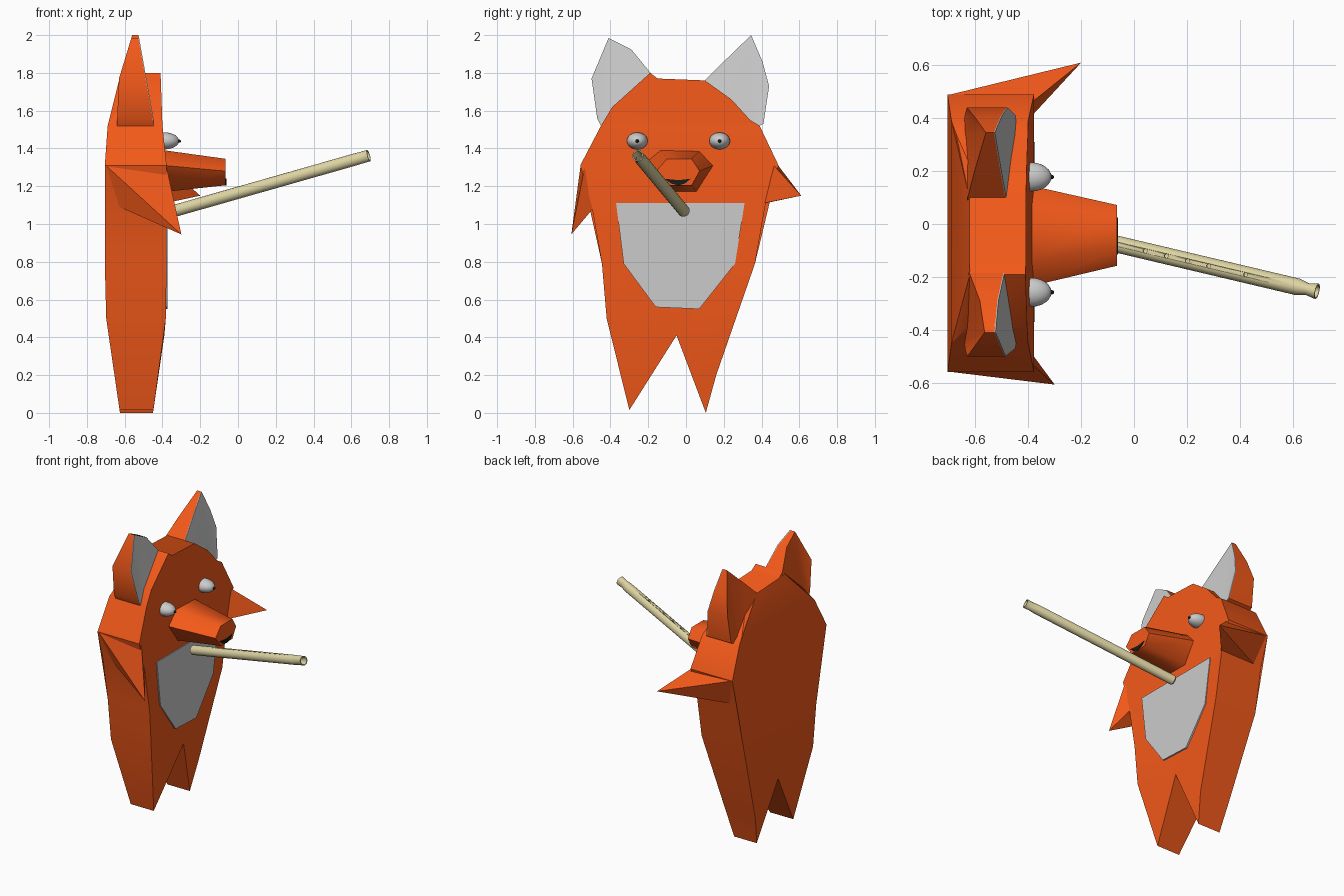
import bpy, bmesh, math
from mathutils import Vector, Matrix

if "Cube" in bpy.data.objects:
    bpy.data.objects.remove(bpy.data.objects["Cube"])


def material(name, rgb):
    m = bpy.data.materials.new(name)
    m.diffuse_color = (*rgb, 1)
    m.use_nodes = True
    m.node_tree.nodes["Principled BSDF"].inputs["Base Color"].default_value = m.diffuse_color
    return m


ORANGE = material("orange_fur", (0.9, 0.1, 0.01))
BLACK = material("black", (0.01, 0.01, 0.01))
WOOD = material("pale_wood", (0.72, 0.65, 0.36))


def interp(table, z):
    if z <= table[0][0]:
        return table[0][1]
    for (a, u), (b, v) in zip(table, table[1:]):
        if z <= b:
            return u + (v - u) * (z - a) / (b - a)
    return table[-1][1]


def finish(name, bm, mat=None, angle=35):
    bmesh.ops.recalc_face_normals(bm, faces=bm.faces[:])
    me = bpy.data.meshes.new(name)
    bm.to_mesh(me)
    bm.free()
    ob = bpy.data.objects.new(name, me)
    bpy.context.collection.objects.link(ob)
    if mat:
        me.materials.append(mat)
    bpy.ops.object.select_all(action='DESELECT')
    ob.select_set(True)
    bpy.context.view_layer.objects.active = ob
    bpy.ops.object.shade_smooth_by_angle(angle=math.radians(angle))
    return ob


def loft(name, rings, mat=None, cells=None, angle=35):
    """Skin a list of rings and cap both ends (caps may be split into cells)."""
    bm = bmesh.new()
    vs = [[bm.verts.new(p) for p in r] for r in rings]
    n = len(vs[0])
    for a, b in zip(vs, vs[1:]):
        for i in range(n):
            j = (i + 1) % n
            bm.faces.new((a[i], a[j], b[j], b[i]))
    caps = [bm.faces.new([r[i] for i in c])
            for r in (vs[0], vs[-1]) for c in (cells or [range(n)])]
    if n < 24:
        bmesh.ops.triangulate(bm, faces=caps)
    return finish(name, bm, mat, angle)


def slab(name, outline, front, back, mat=None, cells=None):
    """Outline in y-z, with front and back depth given by height."""
    return loft(name, [[(interp(t, z), y, z) for y, z in outline]
                       for t in (back, front)], mat, cells)


# body: head, torso and pointed legs in one slab
body = [(-.19, 1.80), (-.15, 1.77), (.10, 1.76), (.24, 1.66), (.34, 1.55),
        (.39, 1.52), (.49, 1.31), (.42, 1.10), (.365, .79), (.16, .20),
        (.105, 0), (-.05, .41), (-.30, .015), (-.42, .50), (-.445, .79),
        (-.50, 1.10), (-.56, 1.31), (-.45, 1.52), (-.39, 1.62)]
slab("body", body,
     [(0, -.45), (.41, -.39), (.55, -.378), (1.31, -.378), (1.52, -.40), (1.8, -.41)],
     [(0, -.625), (.55, -.705), (1.31, -.705), (1.52, -.69), (1.62, -.63), (1.8, -.62)],
     ORANGE,
     [[0, 1, 2, 3, 4, 5, 17, 18], [5, 6, 16, 17], [6, 7, 8, 11, 14, 15, 16],
      [8, 9, 10, 11], [11, 12, 13, 14]])

# belly patch
slab("belly_patch", [(-.37, 1.11), (.31, 1.11), (.28, .96), (.26, .79), (.07, .55),
                     (-.16, .56), (-.33, .79)], [(0, -.374)], [(0, -.385)])

# ears with grey inner panels
ears = {"left": [(.39, 1.52), (.41, 1.53), (.44, 1.73), (.405, 1.86), (.345, 2.0),
                 (.19, 1.85), (.09, 1.75), (.22, 1.62), (.33, 1.53)],
        "right": [(-.45, 1.52), (-.47, 1.56), (-.50, 1.77), (-.41, 1.985), (-.29, 1.925),
                  (-.18, 1.79), (-.22, 1.72), (-.37, 1.58)]}
for side, pts in ears.items():
    slab(side + "_ear", pts, [(1.55, -.45), (2, -.53)],
         [(1.55, -.64), (1.77, -.63), (2, -.56)], ORANGE)
    slab(side + "_inner_ear", pts, [(1.55, -.446), (2, -.526)],
         [(1.55, -.452), (2, -.532)])


# arms: four-sided spikes growing from the shoulders
def arm(name, base, tip):
    bm = bmesh.new()
    b = [bm.verts.new(p) for p in base]
    t = bm.verts.new(tip)
    bm.faces.new(b)
    for i in range(4):
        bm.faces.new((b[i], b[(i + 1) % 4], t))
    finish(name, bm, ORANGE, 45)


arm("left_arm", [(-.38, .465, 1.31), (-.70, .488, 1.31), (-.65, .42, 1.11),
                 (-.385, .41, 1.11)], (-.20, .61, 1.15))
arm("right_arm", [(-.38, -.535, 1.31), (-.70, -.558, 1.31), (-.65, -.49, 1.10),
                  (-.39, -.485, 1.09)], (-.30, -.607, .945))

# snout
rear = [(-.235, 1.31), (-.135, 1.39), (.07, 1.385), (.145, 1.31), (.055, 1.17), (-.13, 1.17)]
tip = [(-.158, 1.28), (-.10, 1.345), (.03, 1.345), (.072, 1.28), (.03, 1.205), (-.10, 1.205)]
loft("snout", [[(-.39, y, z) for y, z in rear],
               [(-.065, y, z) for y, z in tip]], ORANGE, angle=60)
slab("nose", [(-.115, 1.24), (-.04, 1.232), (.025, 1.24), (-.005, 1.215), (-.04, 1.203),
              (-.08, 1.215)], [(0, -.060)], [(0, -.07)], BLACK)


# eyes and pupils
def ellipsoid(name, loc, size, mat=None):
    bm = bmesh.new()
    bmesh.ops.create_uvsphere(bm, u_segments=24, v_segments=14, radius=1,
                              matrix=Matrix.LocRotScale(Vector(loc), None, Vector(size)))
    finish(name, bm, mat, 60)


for side, y in (("left", .178), ("right", -.258)):
    ellipsoid(side + "_eye", (-.39, y, 1.44), (.078, .055, .045))
    ellipsoid(side + "_pupil", (-.314, y, 1.439), (.012, .009, .009), BLACK)

# flute: hollow tube, pinched sideways just before its open end
start, end = Vector((-.345, -.01, 1.067)), Vector((.692, -.255, 1.362))
axis = (end - start).normalized()
lat = axis.cross(Vector((0, 0, 1))).normalized()
up = lat.cross(axis)


def ring(t, ru, rv):
    c = start.lerp(end, t)
    return [c + lat * ru * math.cos(a) + up * rv * math.sin(a)
            for a in (math.tau * i / 24 for i in range(24))]


flute = loft("flute", [ring(*r) for r in (
    (0, .024, .024), (.008, .032, .032), (.93, .032, .032), (.965, .023, .031),
    (1, .030, .031), (1, .024, .025), (.965, .017, .025), (.93, .022, .022),
    (.05, .022, .022))], WOOD)

# finger holes cut through the top wall
bm = bmesh.new()
for x in (.05, .13, .21, .29, .43):
    c = start.lerp(end, (x - start.x) / (end.x - start.x)) + up * .03
    bmesh.ops.create_cone(bm, cap_ends=True, segments=12, radius1=.008, radius2=.008,
                          depth=.03, matrix=Matrix.Translation(c) @
                          up.to_track_quat('Z', 'Y').to_matrix().to_4x4())
holes = finish("hole_cutter", bm)
holes.hide_render = True
holes.hide_set(True)
cut = flute.modifiers.new("finger_holes", 'BOOLEAN')
cut.object = holes
cut.operation = 'DIFFERENCE'
cut.solver = 'EXACT'
